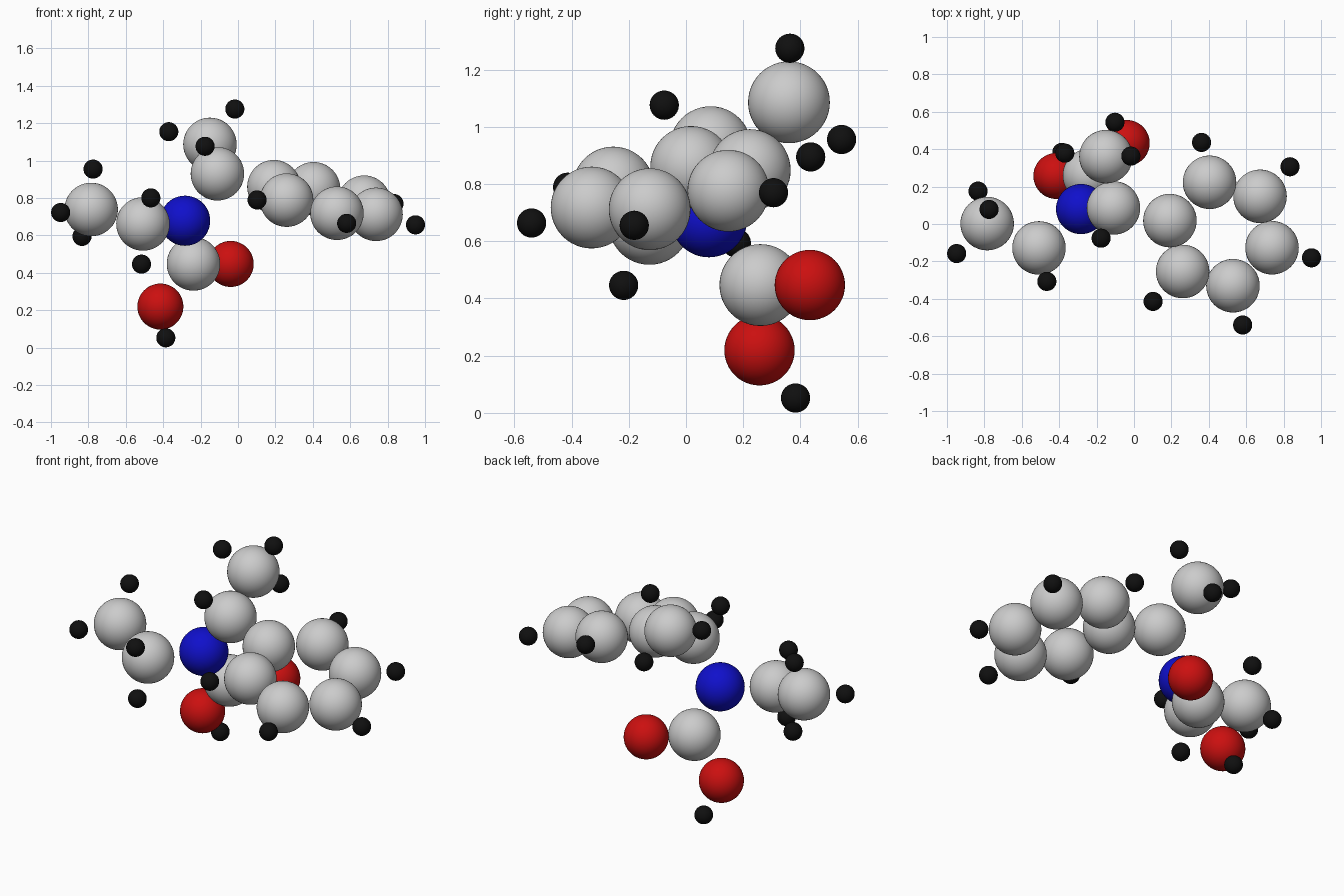
import bpy

if "Cube" in bpy.data.objects:
    bpy.data.objects.remove(bpy.data.objects["Cube"])


def material(name, colour):
    m = bpy.data.materials.new(name)
    m.diffuse_color = (*colour, 1)
    m.use_nodes = True
    m.node_tree.nodes["Principled BSDF"].inputs["Base Color"].default_value = m.diffuse_color
    return m


# element: radius, material (grey carbon needs none)
KINDS = {
    "carbon": (0.143, None),
    "nitrogen": (0.134, material("blue", (0.005, 0.005, 0.6))),
    "oxygen": (0.123, material("red", (0.6, 0.005, 0.005))),
    "hydrogen": (0.051, material("black", (0.005, 0.005, 0.005))),
}


def atom(kind, part, *centres):
    radius, mat = KINDS[kind]
    for i, c in enumerate(centres, 1):
        bpy.ops.mesh.primitive_uv_sphere_add(segments=48, ring_count=24, radius=radius, location=c)
        ob = bpy.context.object
        ob.name = f"{part}_{kind}_{i}"
        bpy.ops.object.shade_smooth()
        if mat:
            ob.data.materials.append(mat)


# six-membered ring and its outer hydrogens
atom("carbon", "ring", (.192, .018, .86), (.404, .223, .849), (.674, .148, .777),
     (.738, -.127, .712), (.529, -.33, .718), (.26, -.254, .788))
atom("hydrogen", "ring", (.361, .436, .895), (.834, .306, .77), (.949, -.181, .656),
     (.581, -.54, .664), (.102, -.414, .789))

# central nitrogen
atom("nitrogen", "centre", (-.283, .08, .678))

# bridge between ring and nitrogen
atom("carbon", "bridge", (-.11, .086, .929))
atom("hydrogen", "bridge", (-.176, -.076, 1.076))

# methyl group on top
atom("carbon", "top_methyl", (-.15, .36, 1.086))
atom("hydrogen", "top_methyl", (-.017, .363, 1.275), (-.37, .379, 1.154), (-.102, .544, .956))

# ethyl arm on the left
atom("carbon", "ethyl_arm", (-.508, -.128, .661), (-.785, .002, .738))
atom("hydrogen", "ethyl_arm", (-.466, -.307, .8), (-.516, -.218, .446),
     (-.775, .078, .954), (-.948, -.158, .722), (-.834, .176, .594))

# acid group underneath
atom("carbon", "acid", (-.238, .26, .447))
atom("oxygen", "acid", (-.039, .433, .447), (-.415, .257, .219))
atom("hydrogen", "acid", (-.386, .383, .052))
